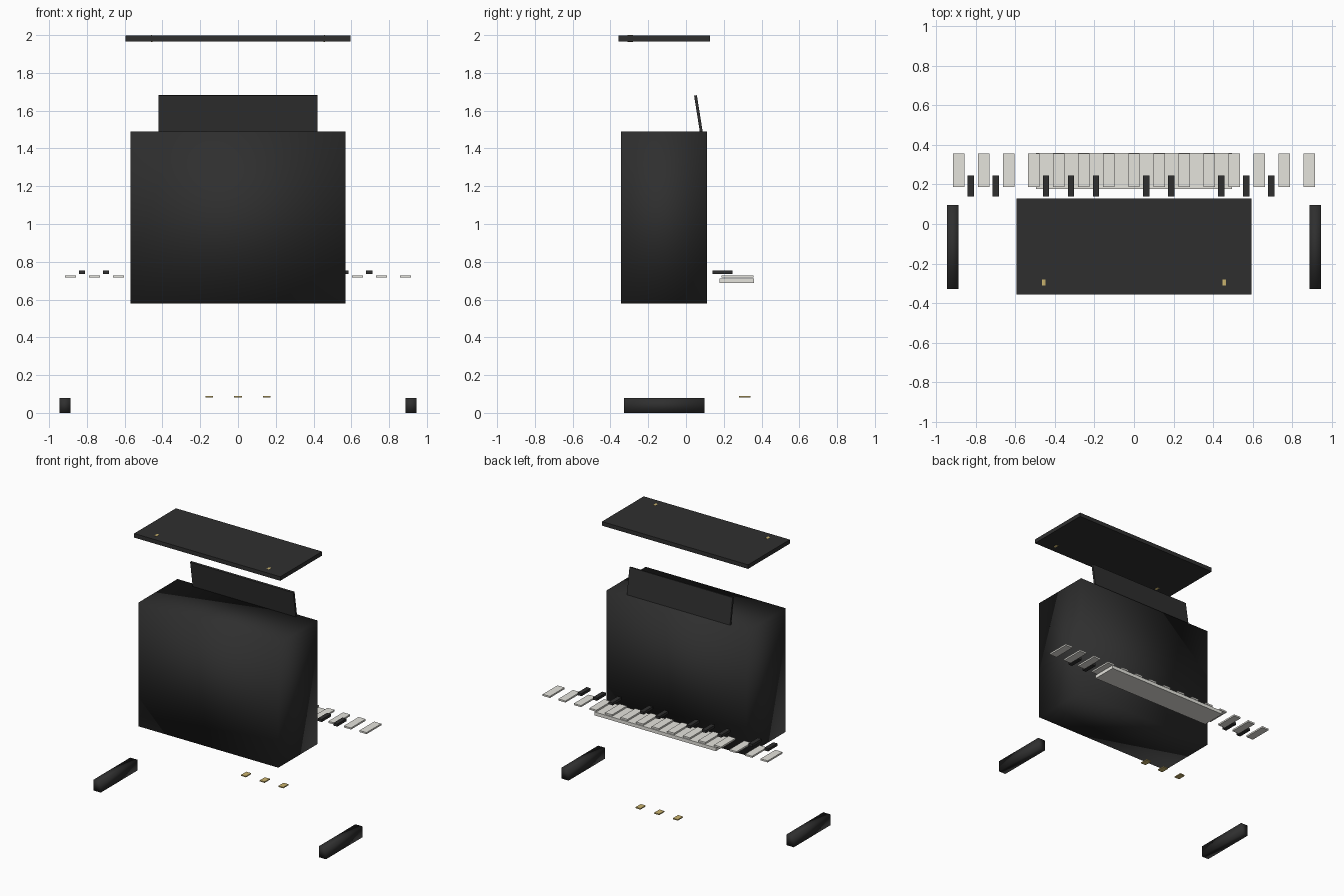
import bpy, math

if "Cube" in bpy.data.objects:
    bpy.data.objects.remove(bpy.data.objects["Cube"])


def material(name, rgb):
    m = bpy.data.materials.new(name)
    m.diffuse_color = (*rgb, 1)
    m.use_nodes = True
    m.node_tree.nodes["Principled BSDF"].inputs["Base Color"].default_value = m.diffuse_color
    return m


BLACK = material("black_lacquer", (0.028, 0.028, 0.028))
IVORY = material("ivory", (0.78, 0.77, 0.72))
BRASS = material("brass", (0.6, 0.46, 0.16))


def box(name, x, y, z, mat, smooth=False):
    """Box from (min, max) pairs on each axis."""
    lo, hi = zip(x, y, z)
    bpy.ops.mesh.primitive_cube_add(size=1, location=[(a + b) / 2 for a, b in zip(lo, hi)])
    ob = bpy.context.object
    ob.name = name
    ob.scale = [b - a for a, b in zip(lo, hi)]
    bpy.ops.object.transform_apply(location=False, rotation=False, scale=True)
    ob.data.materials.append(mat)
    if smooth:
        bpy.ops.object.shade_smooth()
    return ob


# Cabinet with the softly shaded corners
box("cabinet", (-0.57, 0.57), (-0.345, 0.11), (0.58, 1.49), BLACK, smooth=True)

# Lid floating above, with two brass hinge barrels
box("lid", (-0.595, 0.595), (-0.358, 0.128), (1.967, 1.997), BLACK)
for side, s in (("left", -1), ("right", 1)):
    bpy.ops.mesh.primitive_cylinder_add(vertices=12, radius=0.018, depth=0.03,
                                        location=(s * 0.457, -0.295, 1.982),
                                        rotation=(math.pi / 2, 0, 0))
    hinge = bpy.context.object
    hinge.name = "hinge_" + side
    hinge.data.materials.append(BRASS)

# Tilted music stand
stand = box("music_stand", (-0.42, 0.42), (0.058, 0.073), (1.487, 1.682), BLACK)
stand.rotation_euler.x = math.radians(9)

# Side feet
for side, s in (("left", -1), ("right", 1)):
    box("foot_" + side, sorted((s * 0.888, s * 0.946)), (-0.328, 0.097), (0, 0.08), BLACK, smooth=True)

# Key bed under the keys
box("key_bed", (-0.495, 0.495), (0.177, 0.36), (0.687, 0.712), IVORY)

# Two octaves of keys
STEP = 0.1267
for i in range(15):
    x = (i - 7) * STEP
    box(f"white_key_{i}", (x - 0.029, x + 0.029), (0.187, 0.358), (0.716, 0.728), IVORY)
    if i < 14 and i % 7 not in (2, 6):
        xb = x + STEP / 2 - 0.002
        box(f"black_key_{i}", (xb - 0.016, xb + 0.016), (0.14, 0.246), (0.734, 0.753), BLACK)

# Pedals
for i in (-1, 0, 1):
    x = i * 0.152
    box(f"pedal_{i + 2}", (x - 0.02, x + 0.02), (0.281, 0.341), (0.082, 0.09), BRASS)
